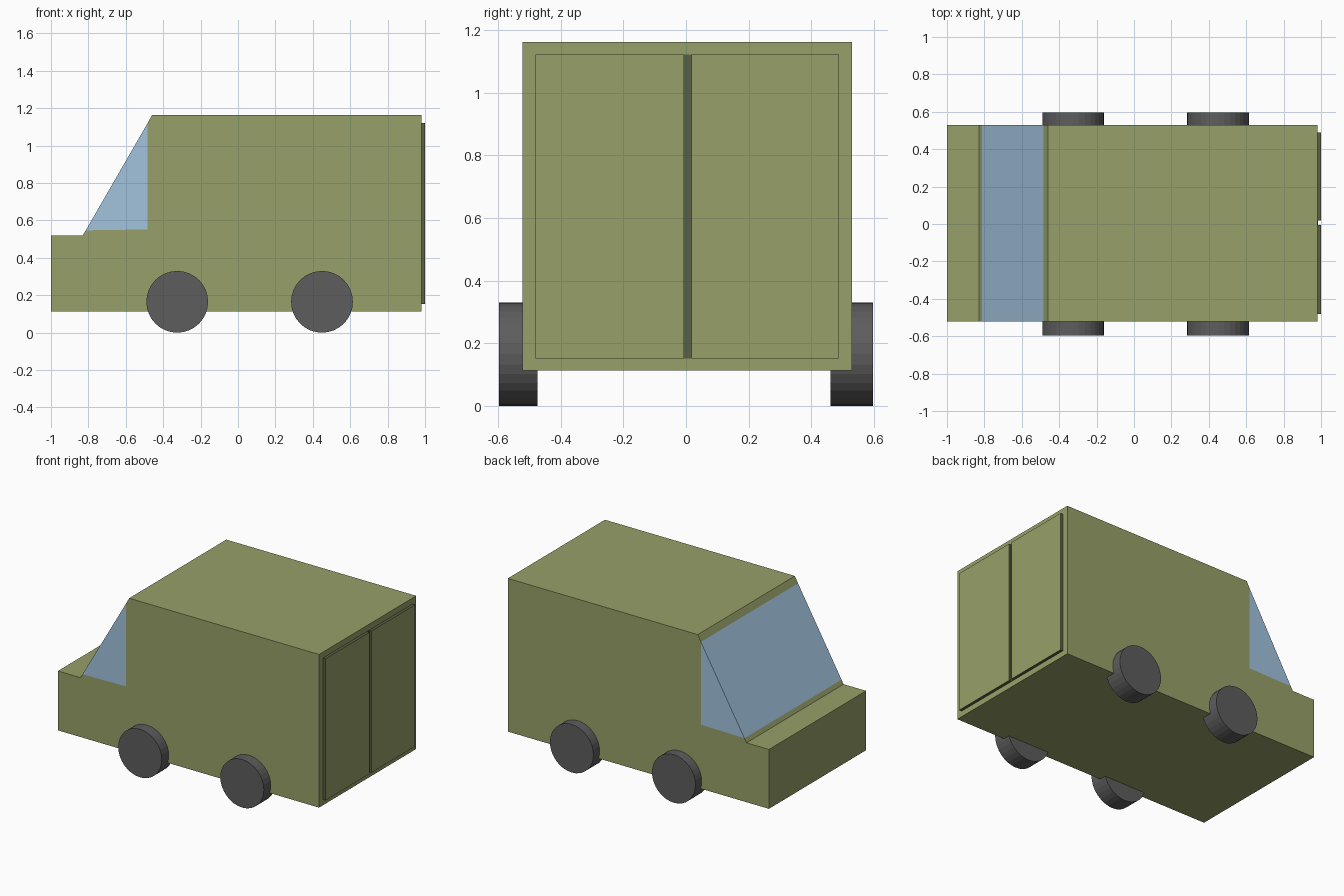
import bpy, bmesh, math

if "Cube" in bpy.data.objects:
    bpy.data.objects.remove(bpy.data.objects["Cube"])


def material(name, rgb):
    m = bpy.data.materials.new(name)
    m.diffuse_color = (*rgb, 1)
    m.use_nodes = True
    m.node_tree.nodes["Principled BSDF"].inputs["Base Color"].default_value = m.diffuse_color
    return m


PAINT = material("olive paint", (0.31, 0.35, 0.14))
GLASS = material("blue glass", (0.36, 0.55, 0.73))
RUBBER = material("dark rubber", (0.11, 0.11, 0.11))
SEAL = material("dark seal", (0.10, 0.12, 0.06))


def add_object(name, bm, *mats):
    bm.normal_update()
    mesh = bpy.data.meshes.new(name)
    bm.to_mesh(mesh)
    bm.free()
    for m in mats:
        mesh.materials.append(m)
    ob = bpy.data.objects.new(name, mesh)
    bpy.context.collection.objects.link(ob)
    return ob


def prism(name, profile, y0, y1, mat, open_edges=()):
    """Extrude an anticlockwise xz profile along y, leaving some walls open."""
    bm = bmesh.new()
    near = [bm.verts.new((x, y0, z)) for x, z in profile]
    far = [bm.verts.new((x, y1, z)) for x, z in profile]
    bm.faces.new(near)
    bm.faces.new(far[::-1])
    n = len(profile)
    for i in range(n):
        if i not in open_edges:
            j = (i + 1) % n
            bm.faces.new((near[j], near[i], far[i], far[j]))
    return add_object(name, bm, mat)


def box(name, lo, hi, *mats):
    bm = bmesh.new()
    bmesh.ops.create_cube(bm, size=1)
    for v in bm.verts:
        v.co = [(a + b) / 2 + c * (b - a) for a, b, c in zip(lo, hi, v.co)]
    bm.normal_update()
    # second material on the rim, first on the outward (+x) face
    if len(mats) > 1:
        for f in bm.faces:
            f.material_index = 0 if f.normal.x > 0.5 else 1
    return add_object(name, bm, *mats)


# Body shell, notched for the wraparound window
Y0, Y1 = -0.522, 0.53
sill_front, sill_back, top = (-0.814, 0.547), (-0.484, 0.552), (-0.484, 1.119)
prism("body", [(-1, 0.113), (0.98, 0.113), (0.98, 1.163), (-0.46, 1.163),
               top, sill_back, sill_front, (-0.83, 0.52), (-1, 0.52)],
      Y0, Y1, PAINT, open_edges=(4, 5))

# Windscreen and side windows, flush with the body
prism("window", [sill_front, sill_back, top], Y0, Y1, GLASS, open_edges=(0, 1))

# Pair of rear doors with a dark seal in the gap
for side, a, b in (("left", -0.48, -0.006), ("right", 0.018, 0.488)):
    box(f"rear_door_{side}", (0.978, a, 0.152), (1.0, b, 1.122), PAINT, SEAL)
box("door_seal", (0.978, -0.006, 0.152), (0.984, 0.018, 1.122), SEAL)

# Wheels
for end, x in (("front", -0.325), ("rear", 0.449)):
    for side, y0, y1 in (("left", -0.597, -0.475), ("right", 0.462, 0.597)):
        bpy.ops.mesh.primitive_cylinder_add(
            vertices=32, radius=0.165, depth=y1 - y0,
            location=(x, (y0 + y1) / 2, 0.165), rotation=(math.pi / 2, 0, 0))
        wheel = bpy.context.object
        wheel.name = f"{end}_wheel_{side}"
        wheel.data.materials.append(RUBBER)
